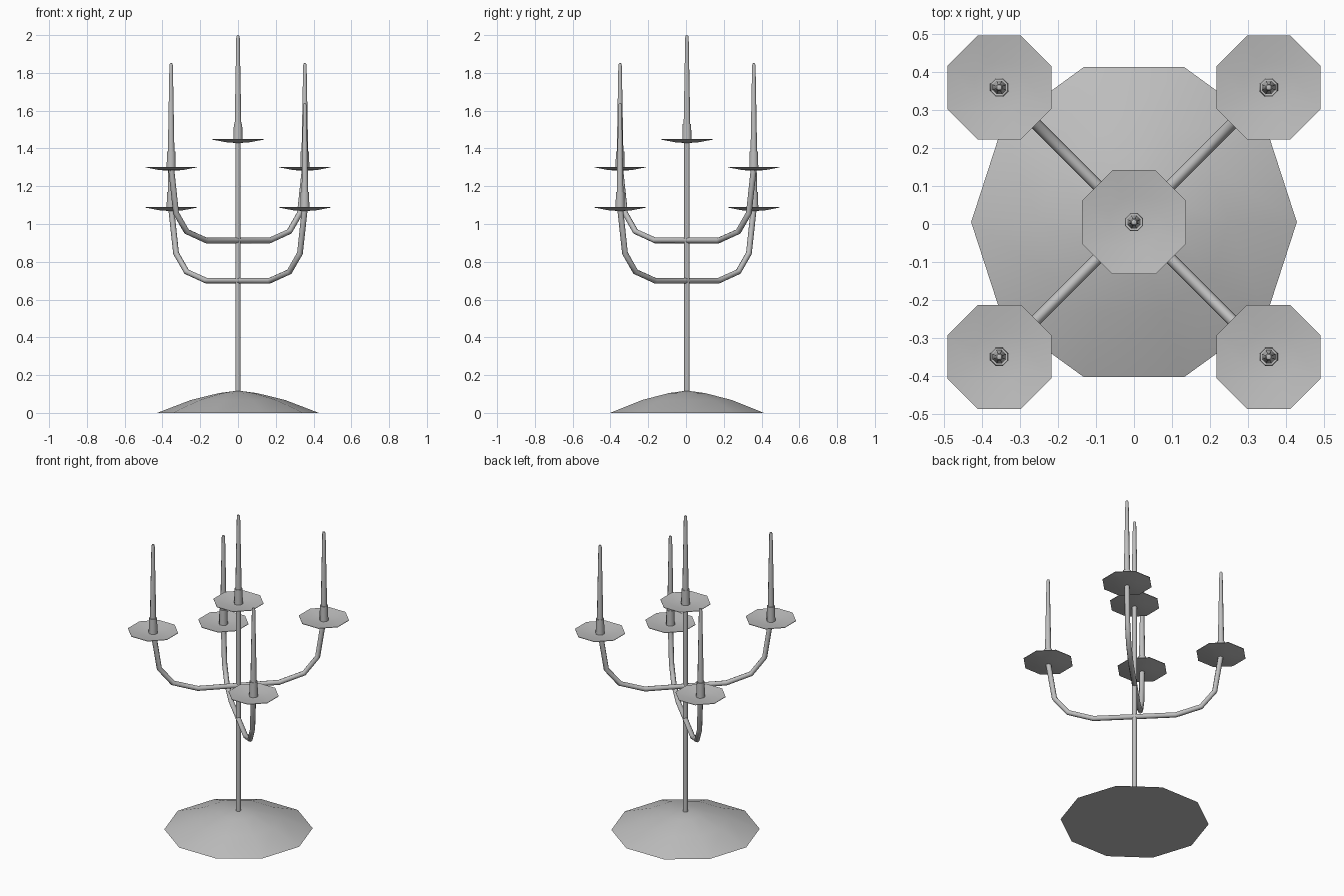
import bpy, bmesh, math

default_cube = bpy.data.objects.get("Cube")
if default_cube:
    bpy.data.objects.remove(default_cube, do_unlink=True)

metal = bpy.data.materials.new("grey_metal")
metal.use_nodes = True
GREY = (0.52, 0.52, 0.52, 1)
metal.diffuse_color = GREY
metal.node_tree.nodes["Principled BSDF"].inputs["Base Color"].default_value = GREY

CENTRE_Y = 0.005


def finish(obj):
    obj.data.materials.append(metal)
    bpy.ops.object.select_all(action='DESELECT')
    obj.select_set(True)
    bpy.context.view_layer.objects.active = obj
    if obj.type == 'CURVE':
        bpy.ops.object.convert(target='MESH')
    bpy.ops.object.shade_smooth_by_angle(angle=math.radians(50))


def lathe(name, profile, sides, location, turn=0.0):
    """Revolve (radius, height) points; a radius of zero makes a pole."""
    bm = bmesh.new()
    rings = []
    for r, z in profile:
        if r == 0:
            rings.append([bm.verts.new((0, 0, z))] * sides)
        else:
            angles = [turn + math.tau * i / sides for i in range(sides)]
            rings.append([bm.verts.new((r * math.cos(a), r * math.sin(a), z)) for a in angles])
    for low, high in zip(rings, rings[1:]):
        for i in range(sides):
            j = (i + 1) % sides
            corners = dict.fromkeys((low[i], low[j], high[j], high[i]))
            bm.faces.new(list(corners))
    bmesh.ops.recalc_face_normals(bm, faces=bm.faces)
    mesh = bpy.data.meshes.new(name)
    bm.to_mesh(mesh)
    bm.free()
    obj = bpy.data.objects.new(name, mesh)
    obj.location = location
    bpy.context.collection.objects.link(obj)
    finish(obj)


def tube(name, points, radius):
    curve = bpy.data.curves.new(name, 'CURVE')
    curve.dimensions = '3D'
    curve.bevel_depth = radius
    curve.bevel_resolution = 2
    curve.use_fill_caps = True
    spline = curve.splines.new('POLY')
    spline.points.add(len(points) - 1)
    for point, co in zip(spline.points, points):
        point.co = (*co, 1)
    obj = bpy.data.objects.new(name, curve)
    bpy.context.collection.objects.link(obj)
    finish(obj)


def candle_set(prefix, x, y, z):
    """Drip dish, socket and tapered candle; z is the dish rim height."""
    eighth = math.pi / 8
    place = (x, y, z)
    lathe(prefix + "_dish",
          [(0, -0.022), (0.07, -0.017), (0.148, -0.003), (0.148, 0), (0.07, -0.012), (0, -0.016)],
          8, place, eighth)
    lathe(prefix + "_socket",
          [(0, -0.018), (0.026, -0.018), (0.024, 0.08), (0, 0.08)], 8, place, eighth)
    lathe(prefix + "_candle",
          [(0, 0.07), (0.019, 0.07), (0.010, 0.535), (0.007, 0.547), (0, 0.55)], 8, place, eighth)


# Shallow domed foot
lathe("base", [(0, 0), (0.428, 0), (0.25, 0.068), (0.10, 0.105), (0, 0.118)], 10,
      (0, CENTRE_Y, 0))

# Central stem with its own candle
tube("stem", [(0, CENTRE_Y, 0.10), (0, CENTRE_Y, 1.43)], 0.0145)
candle_set("centre", 0, CENTRE_Y, 1.45)

# Two crossed pairs of arms, one pair lower than the other
ARM = [(0.354, 0.385), (0.328, 0.145), (0.272, 0.047), (0.168, 0)]
for level, height, slope in (("lower", 0.70, -1), ("upper", 0.913, 1)):
    half = [(d, height + rise) for d, rise in ARM]
    path = [(-d, z) for d, z in half] + half[::-1]
    tube(level + "_arms", [(d, slope * d + CENTRE_Y, z) for d, z in path], 0.0155)
    for side, sign in (("left", 1), ("right", -1)):
        d = sign * 0.354
        candle_set(level + "_" + side, d, slope * d + CENTRE_Y, height + 0.39)
